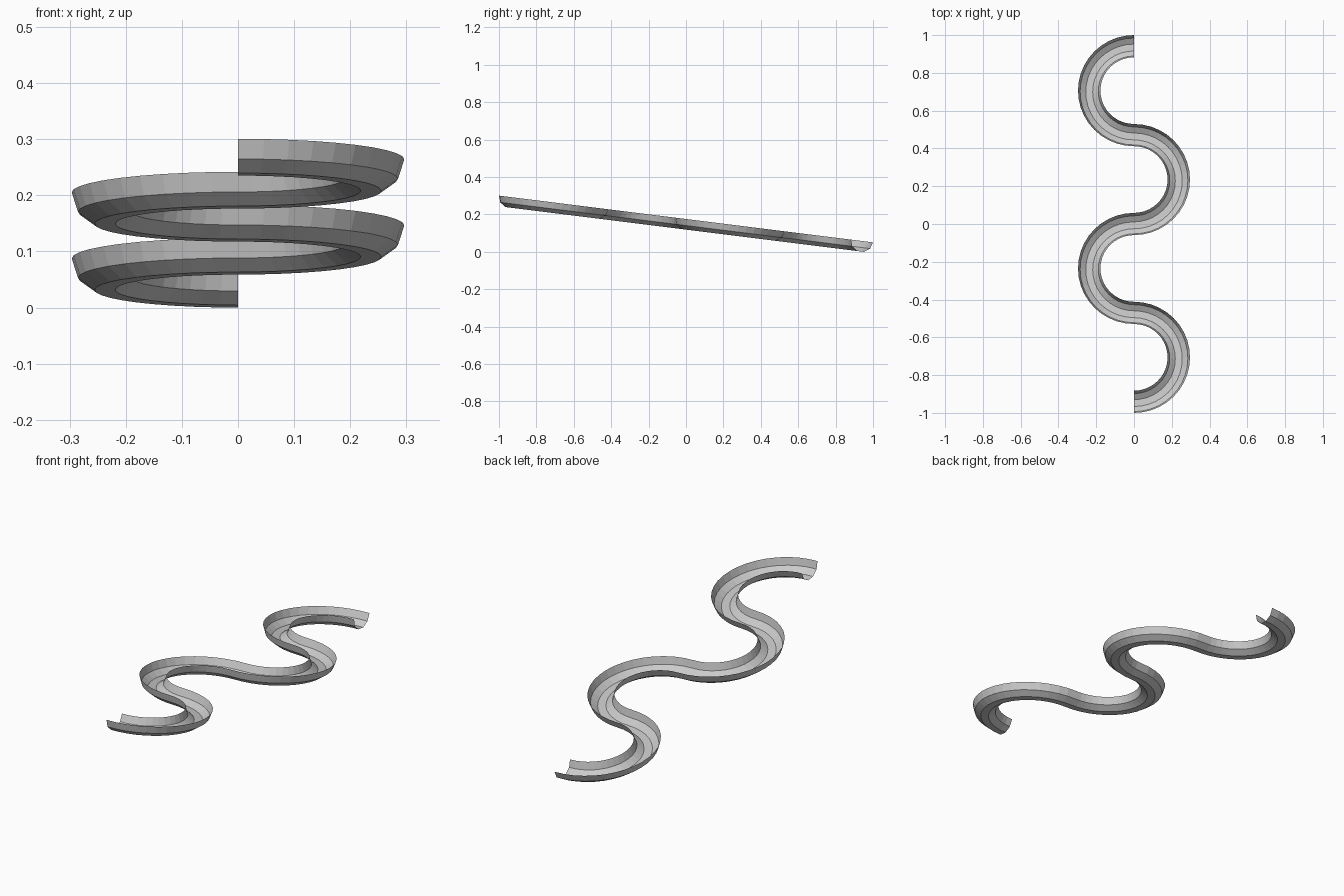
import bpy, bmesh, math
from mathutils import Matrix

if "Cube" in bpy.data.objects:
    bpy.data.objects.remove(bpy.data.objects["Cube"])

BENDS = 4            # half-circle bends in the slide
STEPS = 20           # facets along each bend
SIDES = 5            # facets across the half-pipe
TILT = math.atan(0.125)
r = 2 / math.cos(TILT) / 34     # pipe radius
R = 4 * r                       # bend radius


def ring(bm, bend, step):
    """One half-pipe cross-section on the winding path."""
    side = 1 if bend % 2 == 0 else -1
    cy = (2 * bend - BENDS + 1) * R
    phi = math.pi * (step / STEPS - 0.5)
    verts = []
    for k in range(SIDES + 1):
        a = math.pi * k / SIDES
        rad = R + side * r * math.cos(a)
        verts.append(bm.verts.new((side * rad * math.cos(phi),
                                   cy + rad * math.sin(phi),
                                   -r * math.sin(a))))
    return verts


# winding open trough, swept along alternating half circles
bm = bmesh.new()
rings = [ring(bm, 0, 0)]
for b in range(BENDS):
    for s in range(1, STEPS + 1):
        rings.append(ring(bm, b, s))
for p, q in zip(rings, rings[1:]):
    for k in range(SIDES):
        bm.faces.new((p[k], p[k + 1], q[k + 1], q[k]))
bmesh.ops.recalc_face_normals(bm, faces=bm.faces)

# tilt so the front end is high, then rest on the ground
bm.transform(Matrix.Rotation(-TILT, 4, 'X'))
low = min(v.co.z for v in bm.verts)
bm.transform(Matrix.Translation((0, 0, -low)))

mesh = bpy.data.meshes.new("winding_trough")
bm.to_mesh(mesh)
bm.free()
bpy.context.collection.objects.link(bpy.data.objects.new("winding_trough", mesh))
